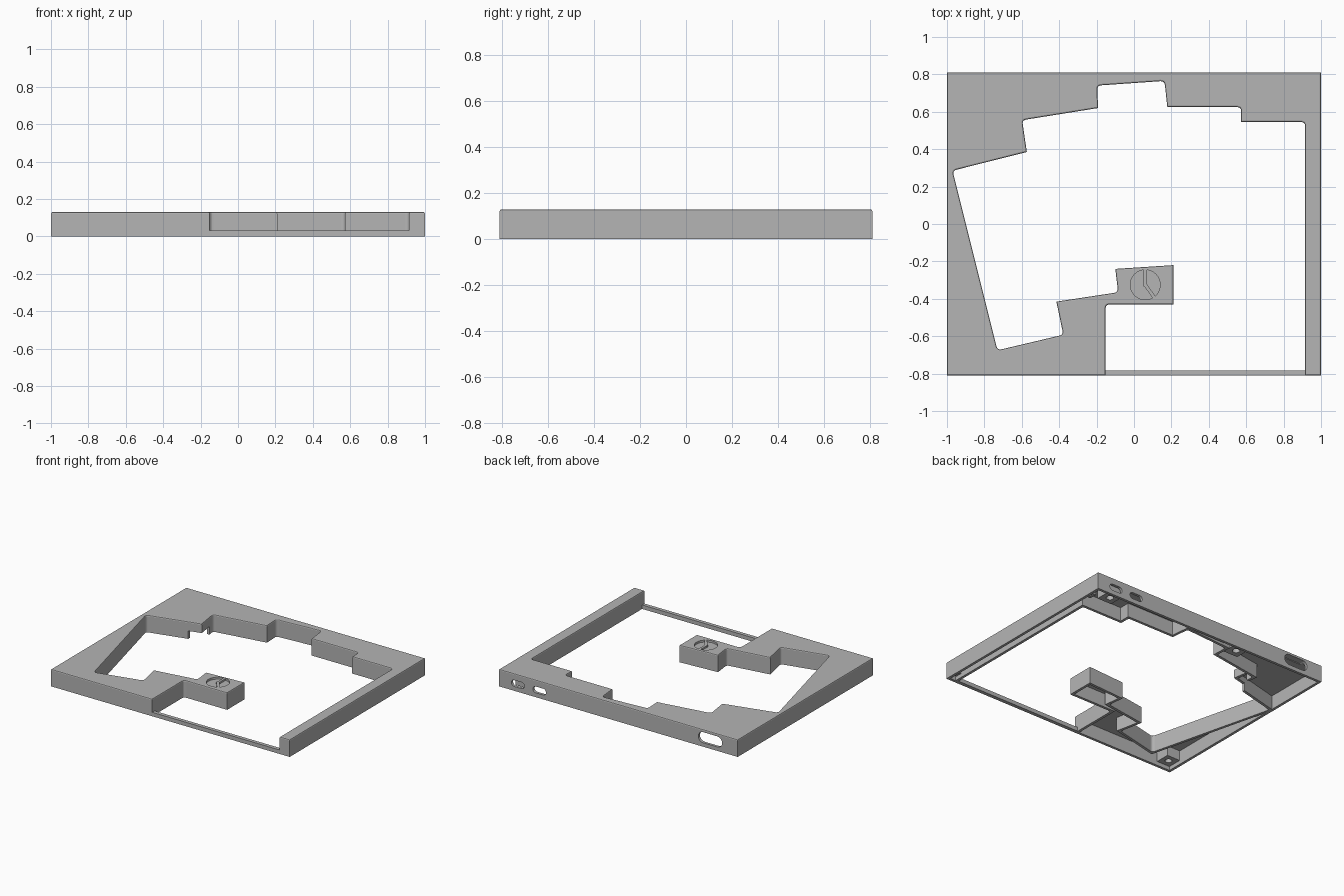
import bpy, bmesh, math
from mathutils import Vector

cube = bpy.data.objects.get("Cube")
if cube:
    bpy.data.objects.remove(cube, do_unlink=True)

HX, HY, H, WALL, PLATE = 1.0, 0.81, 0.13, 0.02, 0.025

grey = bpy.data.materials.new("case grey")
grey.use_nodes = True
COLOUR = (0.46, 0.46, 0.46, 1)
grey.diffuse_color = COLOUR
grey.node_tree.nodes["Principled BSDF"].inputs["Base Color"].default_value = COLOUR


def prism(name, points, z0, z1, bevel=0):
    """Extrude a flat outline upward, optionally softening its top rim."""
    bm = bmesh.new()
    face = bm.faces.new([bm.verts.new((p[0], p[1], z0)) for p in points])
    out = bmesh.ops.extrude_face_region(bm, geom=[face])
    top = [v for v in out["geom"] if isinstance(v, bmesh.types.BMVert)]
    bmesh.ops.translate(bm, verts=top, vec=(0, 0, z1 - z0))
    bmesh.ops.recalc_face_normals(bm, faces=bm.faces)
    if bevel:
        rim = [e for e in bm.edges if all(v.co.z > z1 - 1e-5 for v in e.verts)]
        bmesh.ops.bevel(bm, geom=rim, offset=bevel, segments=2, profile=0.5, affect='EDGES')
    mesh = bpy.data.meshes.new(name)
    bm.to_mesh(mesh)
    bm.free()
    mesh.materials.append(grey)
    ob = bpy.data.objects.new(name, mesh)
    bpy.context.collection.objects.link(ob)
    return ob


def rect(x0, x1, y0, y1):
    return [(x0, y0), (x1, y0), (x1, y1), (x0, y1)]


def circle(x, y, r, n=32):
    return [(x + r * math.cos(2 * math.pi * i / n), y + r * math.sin(2 * math.pi * i / n)) for i in range(n)]


def cut(target, cutter):
    """Subtract the cutter and throw it away."""
    cutter.hide_render = True
    mod = target.modifiers.new("cut", 'BOOLEAN')
    mod.operation, mod.solver, mod.object = 'DIFFERENCE', 'EXACT', cutter
    bpy.context.view_layer.objects.active = target
    bpy.ops.object.modifier_apply(modifier=mod.name)
    bpy.data.objects.remove(cutter, do_unlink=True)


def neighbours(points):
    pts = [Vector(p) for p in points]
    for i, p in enumerate(pts):
        yield (p - pts[i - 1]).normalized(), p, (pts[(i + 1) % len(pts)] - p).normalized()


def grow(points, d):
    """Offset a clockwise outline outward by d with mitred corners."""
    out = []
    for a, p, b in neighbours(points):
        na, nb = Vector((-a.y, a.x)), Vector((-b.y, b.x))
        out.append(p + (na + nb) * d / (1 + na.dot(nb)))
    return out


def round_corners(points, r):
    """Round only the convex corners of a clockwise outline."""
    out = []
    for a, p, b in neighbours(points):
        if a.x * b.y - a.y * b.x > 0 or abs(p.y) > HY - 0.01:
            out.append(p)
            continue
        s, e = p - a * r, p + b * r
        for i in range(5):
            t = i / 4
            out.append(s * (1 - t) ** 2 + p * 2 * t * (1 - t) + e * t * t)
    return out


# Stepped opening for the keys, running clockwise from the front gap
opening = [(-0.152, -HY), (-0.152, -0.43), (0.21, -0.43), (0.21, -0.22),
           (-0.10, -0.24), (-0.085, -0.365), (-0.415, -0.415), (-0.378, -0.592),
           (-0.73, -0.675), (-0.97, 0.285), (-0.573, 0.385), (-0.598, 0.555),
           (-0.192, 0.62), (-0.197, 0.74), (0.163, 0.765), (0.178, 0.625),
           (0.573, 0.625), (0.573, 0.545), (0.915, 0.545), (0.915, -HY)]

# Case shell
outline = round_corners(opening, 0.022) + [(HX, -HY), (HX, HY), (-HX, HY), (-HX, -HY)]
shell = prism("case_shell", outline, 0, H, bevel=0.008)

# Hollow underside that leaves walls round the rim and the opening
cavity = prism("cavity", rect(WALL - HX, HX - WALL, WALL - HY, HY - WALL), -0.05, H - PLATE)
wide = grow(opening, WALL)
wide[0].y = wide[-1].y = -HY - 0.1
cut(cavity, prism("opening_walls", wide, -0.1, H + 0.1))
cut(shell, cavity)

# Cable notch under the wall at the back left step
cut(shell, prism("cable_notch", rect(-0.67, -0.55, 0.34, 0.5), -0.05, 0.06))

# Rounded connector slots through the back wall
for x, z, w, h in ((0.84, 0.057, 0.11, 0.048), (0.66, 0.057, 0.11, 0.048), (-0.77, 0.07, 0.2, 0.08)):
    r = h / 2
    pts = []
    for side in (1, -1):
        for i in range(9):
            a = math.pi * (i / 8 - side / 2)
            pts.append((side * (w / 2 - r) + r * math.cos(a), r * math.sin(a)))
    slot = prism("slot", pts, -0.05, 0.05)
    slot.rotation_euler.x = math.pi / 2
    slot.location = (x, HY, z)
    bpy.context.view_layer.update()
    cut(shell, slot)

# Round dial recess on the island, with two raised bars
DX, DY, DR = 0.06, -0.325, 0.08
cut(shell, prism("dial_recess", circle(DX, DY, DR, 40), H - 0.015, H + 0.05))
for name, angle in (("dial_bar_long", math.pi / 2), ("dial_bar_short", -0.95)):
    bar = prism(name, rect(-0.008, DR, -0.009, 0.009), 0, 0.016)
    bar.location = (DX, DY, H - 0.017)
    bar.rotation_euler.z = angle

# Low rail closing the front gap
prism("front_rail", rect(-0.16, 0.92, -HY, 0.028 - HY), 0, 0.03)

# Screw bosses under the top plate
for i, (x, y, w) in enumerate(((-0.925, -0.735, 0.11), (-0.31, 0.72, 0.12), (0.957, -0.757, 0.05),
                               (0.95, 0.66, 0.06), (0.82, 0.72, 0.12))):
    boss = prism(f"screw_boss_{i + 1}", rect(x - w / 2, x + w / 2, y - w / 2, y + w / 2), 0.03, H - 0.02)
    cut(boss, prism("screw_hole", circle(x, y, w * 0.22, 20), 0, 0.08))
